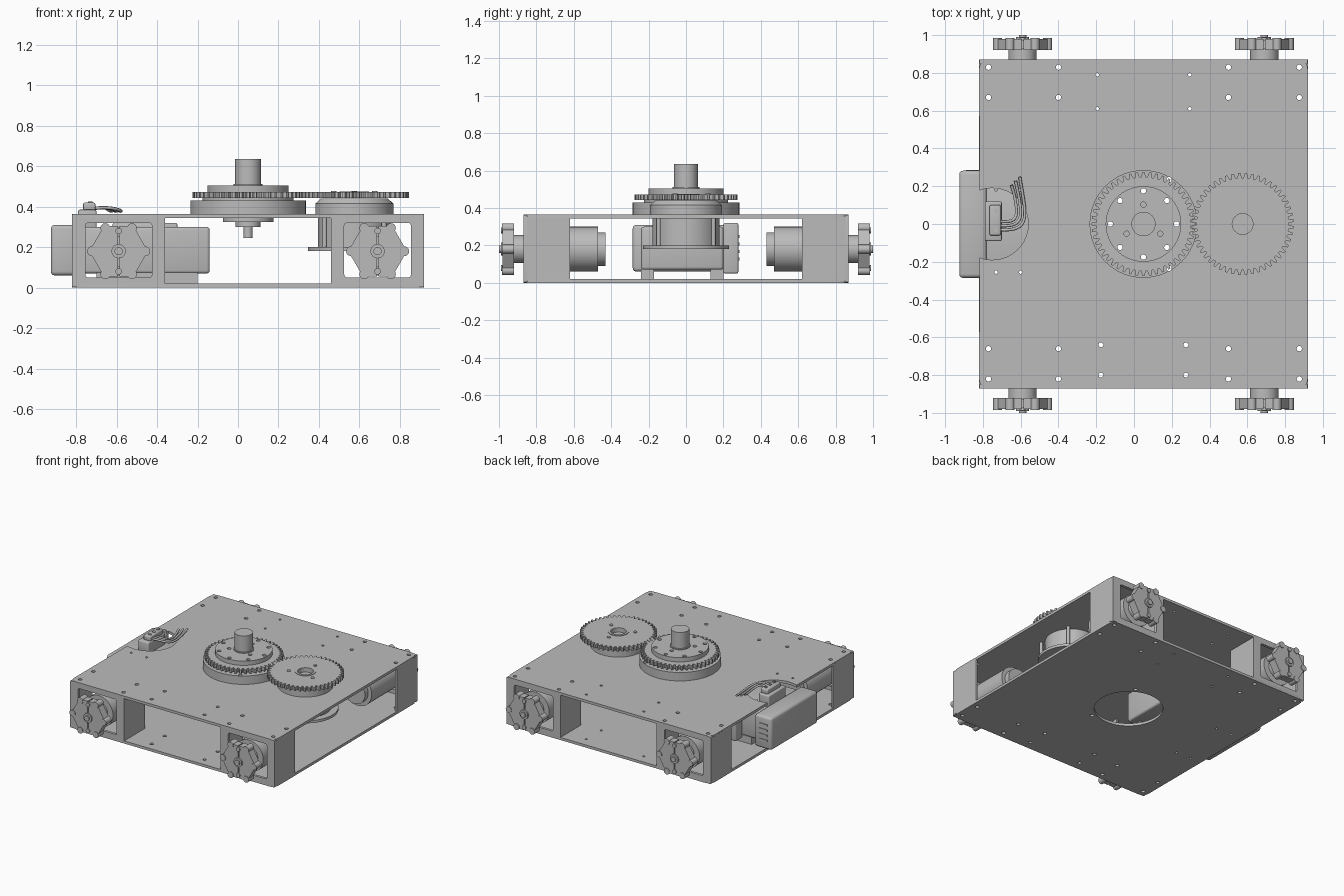
import bpy, bmesh, math
from mathutils import Matrix, Vector

cube = bpy.data.objects.get("Cube")
if cube:
    bpy.data.objects.remove(cube, do_unlink=True)

grey = bpy.data.materials.new("plain_grey")
grey.use_nodes = True
grey.diffuse_color = (0.5, 0.5, 0.5, 1)
grey.node_tree.nodes["Principled BSDF"].inputs["Base Color"].default_value = (0.5, 0.5, 0.5, 1)


def activate(ob):
    bpy.ops.object.select_all(action='DESELECT')
    ob.select_set(True)
    bpy.context.view_layer.objects.active = ob


def finish(name, bm):
    bmesh.ops.remove_doubles(bm, verts=bm.verts, dist=0.0002)
    bmesh.ops.recalc_face_normals(bm, faces=bm.faces)
    me = bpy.data.meshes.new(name)
    bm.to_mesh(me)
    bm.free()
    me.materials.append(grey)
    ob = bpy.data.objects.new(name, me)
    bpy.context.collection.objects.link(ob)
    activate(ob)
    bpy.ops.object.shade_smooth_by_angle(angle=math.radians(32))
    return ob


def box(name, lo, hi, bevel=0):
    lo, hi = Vector(lo), Vector(hi)
    bm = bmesh.new()
    mat = Matrix.Translation((lo + hi) / 2) @ Matrix.Diagonal((*(hi - lo), 1))
    bmesh.ops.create_cube(bm, size=1, matrix=mat)
    if bevel:
        bmesh.ops.bevel(bm, geom=bm.edges[:], offset=bevel, segments=3, affect='EDGES', profile=0.5)
    return finish(name, bm)


def cylinder(name, centre, r, a, b, axis='Z', n=40, top=None):
    """Cylinder from a to b along an axis; centre gives the other two coordinates."""
    bm = bmesh.new()
    rot = Matrix.Rotation(math.radians(-90), 4, 'X') if axis == 'Y' else Matrix()
    mid = (a + b) / 2
    pos = (centre[0], mid, centre[1]) if axis == 'Y' else (centre[0], centre[1], mid)
    bmesh.ops.create_cone(bm, cap_ends=True, segments=n, radius1=r, radius2=top or r,
                          depth=b - a, matrix=Matrix.Translation(pos) @ rot)
    return finish(name, bm)


def circle(x, y, r, n=16, start=0.0):
    return [(x + r * math.cos(start + i * math.tau / n), y + r * math.sin(start + i * math.tau / n))
            for i in range(n)]


def rounded(x0, x1, y0, y1, r):
    pts = []
    for k, (cx, cy) in enumerate([(x1 - r, y1 - r), (x0 + r, y1 - r), (x0 + r, y0 + r), (x1 - r, y0 + r)]):
        for i in range(6):
            a = (k + i / 5) * math.pi / 2
            pts.append((cx + r * math.cos(a), cy + r * math.sin(a)))
    return pts


def profile(name, loops, a, b, axis='Z'):
    """Outline with holes, extruded from a to b along an axis."""
    cu = bpy.data.curves.new(name, 'CURVE')
    cu.dimensions, cu.fill_mode, cu.extrude = '2D', 'BOTH', abs(b - a) / 2
    for loop in loops:
        sp = cu.splines.new('POLY')
        sp.points.add(len(loop) - 1)
        for p, (x, y) in zip(sp.points, loop):
            p.co = (x, y, 0, 1)
        sp.use_cyclic_u = True
    tmp = bpy.data.objects.new(name, cu)
    bpy.context.collection.objects.link(tmp)
    bpy.context.view_layer.update()
    me = bpy.data.meshes.new_from_object(tmp.evaluated_get(bpy.context.evaluated_depsgraph_get()))
    bpy.data.objects.remove(tmp, do_unlink=True)
    bm = bmesh.new()
    bm.from_mesh(me)
    bpy.data.meshes.remove(me)
    mid = (a + b) / 2
    mat = Matrix.Translation((0, 0, mid))
    if axis == 'Y':
        mat = Matrix.Translation((0, mid, 0)) @ Matrix.Rotation(math.pi / 2, 4, 'X')
    bm.transform(mat)
    return finish(name, bm)


def wire(name, points, r=0.008):
    cu = bpy.data.curves.new(name, 'CURVE')
    cu.dimensions, cu.bevel_depth, cu.bevel_resolution = '3D', r, 2
    sp = cu.splines.new('NURBS')
    sp.points.add(len(points) - 1)
    for p, co in zip(sp.points, points):
        p.co = (*co, 1)
    sp.use_endpoint_u = True
    cu.materials.append(grey)
    ob = bpy.data.objects.new(name, cu)
    bpy.context.collection.objects.link(ob)


X0, X1, Y, TOP, T = -0.82, 0.92, 0.87, 0.365, 0.02
TABLE, DRIVE = 0.05, 0.575

# Screw holes shared by both plates
holes = [circle(x, y, 0.014) for x in (-0.77, -0.4, 0.5, 0.875) for y in (-0.82, -0.66, 0.67, 0.83)]
holes += [circle(x, y, 0.009) for x in (-0.195, 0.295) for y in (0.61, 0.79)]
holes += [circle(x, y, 0.013) for x in (-0.175, 0.275) for y in (-0.8, -0.64)]
holes += [circle(x, y, 0.009) for x in (-0.73, -0.6) for y in (-0.255, 0.18)]
rim_holes = [circle(0.185, y, 0.014) for y in (-0.235, 0.235)]

# Holes through the turntable stack
ring = [circle(TABLE + 0.175 * math.cos(i * math.pi / 4), 0.175 * math.sin(i * math.pi / 4), 0.014)
        for i in range(8)]
ring += [circle(TABLE + 0.103 * math.cos(a), 0.103 * math.sin(a), 0.014)
         for a in (math.pi / 2, math.pi * 7 / 6, math.pi * 11 / 6)]

# Bottom and top plates; the top one has a round notch at the side box
outline = rounded(X0, X1, -Y, Y, 0.05)
notch = [(-0.75 + 0.19 * math.cos(a), 0.19 * math.sin(a))
         for a in [math.radians(111 - 222 * i / 24) for i in range(25)]]
profile("bottom_plate", [outline, circle(TABLE, 0, 0.24, 48)] + holes + rim_holes, 0, T)
profile("top_plate", [outline[:12] + notch + outline[12:]] + holes + ring + rim_holes, TOP - T, TOP)

# Corner brackets with motors and wheel hubs
for side, s in (("front", -1), ("back", 1)):
    for hand, x0, x1 in (("right", X0, -0.36), ("left", 0.46, X1)):
        tag = f"{side}_{hand}_"
        cx, cz = (x0 + x1) / 2, 0.18

        def span(a, b):
            return min(s * a, s * b), max(s * a, s * b)
        wall = rounded(x0, x1, 0.002, TOP - 0.002, 0.005)
        window = rounded(cx - 0.165, cx + 0.165, 0.05, 0.32, 0.015)
        profile(tag + "bracket_face", [wall, window], *span(0.85, Y), axis='Y')
        y0, y1 = span(0.62, 0.86)
        for label, wx in (("outer", x0), ("inner", x1 - 0.015)):
            box(tag + label + "_bracket_wall", (wx, y0, 0.01), (wx + 0.015, y1, TOP - 0.01))
        # Motor
        for label, r, a, b in (("motor", 0.12, 0.47, 0.85), ("motor_cap", 0.09, 0.43, 0.48),
                               ("hub_neck", 0.075, 0.84, 0.93), ("hub_boss", 0.035, 0.92, 0.99),
                               ("hub_shaft", 0.02, 0.98, 1.0)):
            cylinder(tag + label, (cx, cz), r, *span(a, b), axis='Y')
        # Six-cornered hub made of two clamped halves
        hexagon = circle(cx, cz, 0.145, 6)
        left_half = [p for p in hexagon if p[0] < cx] + [(cx - 0.004, cz - 0.125), (cx - 0.004, cz + 0.125)]
        left_half.sort(key=lambda p: math.atan2(p[1] - cz, p[0] - cx + 0.05))
        right_half = [(2 * cx - x, z) for x, z in left_half]
        for label, half in (("a", left_half), ("b", right_half)):
            profile(tag + "hub_half_" + label, [half], *span(0.92, 0.98), axis='Y')
        for i, (hx, hz) in enumerate(circle(cx, cz, 0.132, 6)):
            cylinder(f"{tag}hub_lobe_{i}", (hx, hz), 0.024, *span(0.92, 0.985), axis='Y', n=16)
        for dz in (-0.1, 0.1):
            cylinder(tag + "hub_bolt", (cx, cz + dz), 0.016, *span(0.97, 0.988), axis='Y', n=16)


# Gears
def gear(cx, r, teeth, phase):
    pts = []
    step = math.tau / teeth
    for i in range(teeth):
        for f, rad in ((-0.36, r - 0.026), (-0.16, r), (0.16, r), (0.36, r - 0.026)):
            a = (i + f + phase) * step
            pts.append((cx + rad * math.cos(a), rad * math.sin(a)))
    return pts


# Turntable
disc = circle(TABLE, 0, 0.2, 64)
profile("turntable_base", [circle(TABLE, 0, 0.285, 72)] + ring + rim_holes, TOP, 0.43)
profile("turntable_spacer", [circle(TABLE, 0, 0.225, 64)] + ring, 0.43, 0.442)
profile("turntable_gear", [gear(TABLE, 0.275, 48, 0)] + ring, 0.442, 0.472)
profile("turntable_disc", [disc] + ring, 0.472, 0.505)
cylinder("turntable_post", (TABLE, 0), 0.064, 0.5, 0.635, n=48)
cylinder("turntable_collar", (TABLE, 0), 0.072, 0.5, 0.512, n=48)
cylinder("lower_collar", (TABLE, 0), 0.125, 0.325, 0.346)
cylinder("lower_hub", (TABLE, 0), 0.062, 0.3, 0.33)
cylinder("lower_shaft", (TABLE, 0), 0.022, 0.245, 0.305)

# Drive gear and its motor
profile("drive_gear", [gear(DRIVE, 0.27, 48, 0.5), circle(DRIVE, 0, 0.055, 32)], 0.442, 0.472)
profile("drive_gear_ring", [circle(DRIVE, 0, 0.073, 40), circle(DRIVE, 0, 0.055, 32)], 0.465, 0.476)
for i, (sx, sy) in enumerate(circle(DRIVE, 0, 0.117, 3, math.pi / 2)):
    cylinder(f"drive_gear_screw_{i}", (sx, sy), 0.013, 0.465, 0.478, n=16)
cylinder("drive_motor_cover", (DRIVE, 0), 0.193, TOP, 0.415, n=56)
cylinder("drive_motor_shoulder", (DRIVE, 0), 0.193, 0.415, 0.441, n=56, top=0.165)
cylinder("drive_motor", (DRIVE, 0), 0.18, 0.2, 0.35, n=56)
cylinder("drive_motor_flange", (DRIVE, 0), 0.23, 0.18, 0.2, n=56)
for i, (px, py) in enumerate(circle(DRIVE, 0, 0.208, 4, math.pi / 4)):
    cylinder(f"motor_pillar_{i}", (px, py), 0.012, 0.19, 0.35, n=12)

# Side box, inner body and feet
box("side_box", (-0.925, -0.285, 0.06), (-0.78, 0.282, 0.31), 0.02)
box("inner_body", (-0.79, -0.24, 0.07), (-0.14, 0.2, 0.3), 0.015)
for fy in (-0.24, 0.13):
    box("body_foot", (-0.7, fy, T), (-0.2, fy + 0.07, 0.075))
for vz in (0.12, 0.16, 0.2, 0.24):
    box("box_vent", (-0.89, 0.281, vz), (-0.82, 0.287, vz + 0.015))
box("side_terminal", (-0.62, 0.2, 0.05), (-0.3, 0.28, 0.32), 0.01)

# Connector and wires
box("connector_base", (-0.79, -0.09, 0.29), (-0.7, 0.12, 0.385), 0.008)
box("connector_top", (-0.765, -0.06, 0.38), (-0.705, 0.1, 0.42), 0.008)
for dy in (-0.03, 0.02, 0.07):
    cylinder("connector_pin", (-0.73, dy), 0.012, 0.41, 0.425, n=12)
for i, d in enumerate((0, 0.022, 0.044)):
    wire(f"lead_{i}", [(-0.72, -0.03 + d, 0.39), (-0.66, -0.035 + d, 0.4), (-0.58 - d, -0.02 + d, 0.385),
                       (-0.575 - d, 0.08, 0.375), (-0.59 - d, 0.16, 0.38), (-0.605 - d, 0.25 - d, 0.39)])
